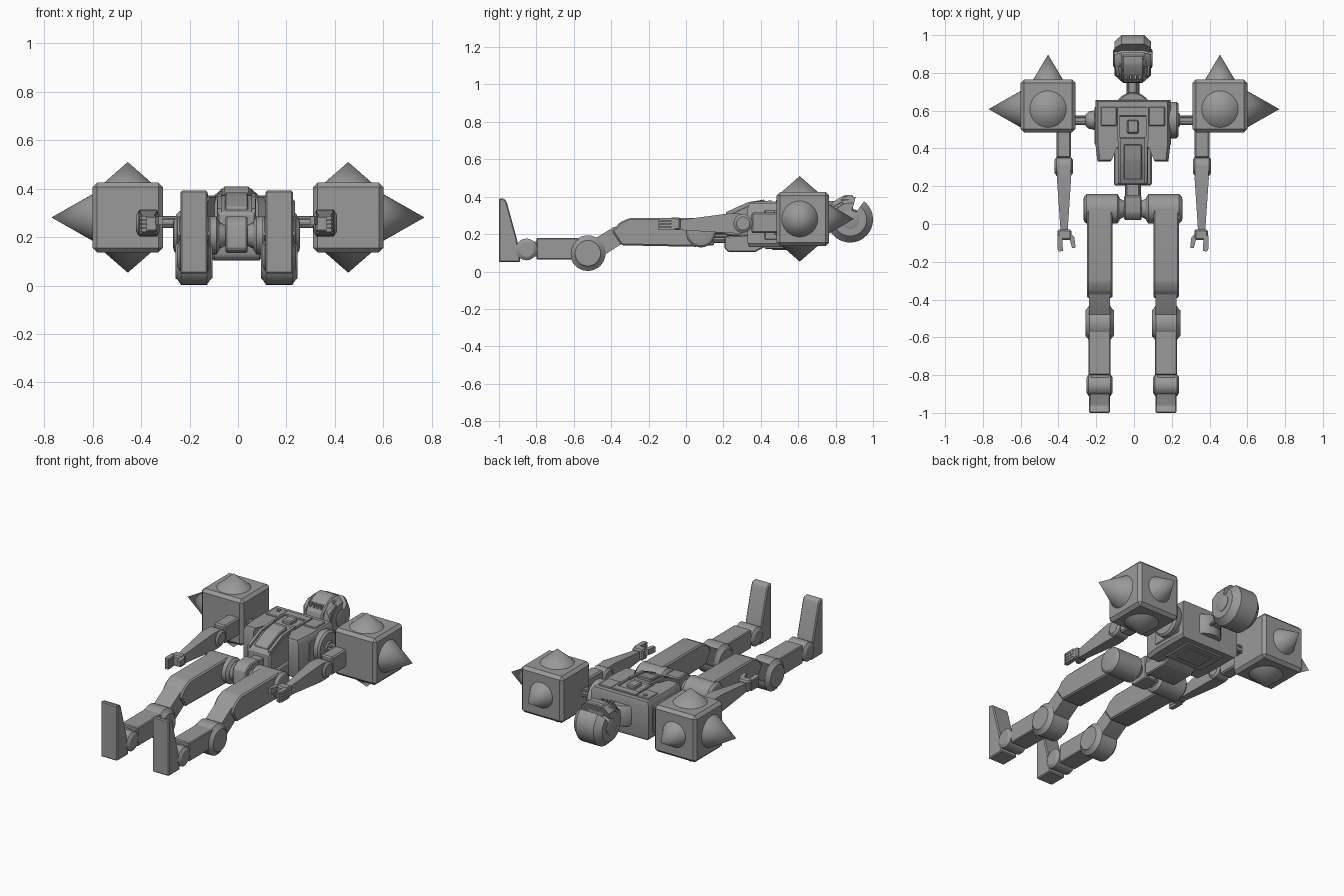
import bpy, bmesh, math

grey = bpy.data.materials.new("plain grey")
grey.diffuse_color = (0.32, 0.32, 0.32, 1)
CX = -0.006


def finish(name, bm, bevel=0.0):
    bmesh.ops.recalc_face_normals(bm, faces=bm.faces)
    if bevel:
        bmesh.ops.bevel(bm, geom=bm.edges[:], offset=bevel, segments=1, affect='EDGES', clamp_overlap=True)
    bm.normal_update()
    for f in bm.faces:
        f.smooth = True
    for e in bm.edges:
        e.smooth = len(e.link_faces) == 2 and e.calc_face_angle(0) < math.radians(30)
    me = bpy.data.meshes.new(name)
    bm.to_mesh(me)
    bm.free()
    me.materials.append(grey)
    ob = bpy.data.objects.new(name, me)
    bpy.context.collection.objects.link(ob)
    return ob


def place(axis, t, u, v):
    return {'x': (t, u, v), 'y': (u, t, v), 'z': (u, v, t)}[axis]


def skin(name, axis, rings, bevel=0.0):
    """Join rings of (t, [(u, v)...]) along an axis; single points make tips."""
    bm = bmesh.new()
    loops = [[bm.verts.new(place(axis, t, u, v)) for u, v in pts] for t, pts in rings]
    for a, b in zip(loops, loops[1:]):
        n = max(len(a), len(b))
        for i in range(n):
            j = (i + 1) % n
            if len(b) == 1:
                bm.faces.new((a[i], a[j], b[0]))
            else:
                bm.faces.new((a[i], a[j], b[j], b[i]))
    for l in (loops[0], loops[-1]):
        if len(l) > 2:
            bm.faces.new(l)
    return finish(name, bm, bevel)


def prism(name, axis, pts, lo, hi, bevel=0.0):
    return skin(name, axis, [(lo, pts), (hi, pts)], bevel)


def box(name, x0, x1, y0, y1, z0, z1, bevel=0.0):
    return prism(name, 'z', [(x0, y0), (x1, y0), (x1, y1), (x0, y1)], z0, z1, bevel)


def lathe(name, axis, c, profile, seg=32):
    """Turned shape round an axis through c = (u, v); profile of (t, r)."""
    rings = []
    for t, r in profile:
        if r == 0:
            rings.append((t, [c]))
        else:
            rings.append((t, [(c[0] + r * math.cos(2 * math.pi * i / seg),
                               c[1] + r * math.sin(2 * math.pi * i / seg)) for i in range(seg)]))
    return skin(name, axis, rings)


def rect(u0, u1, v0, v1):
    return [(u0, v0), (u1, v0), (u1, v1), (u0, v1)]


for s, side in ((-1, "left"), (1, "right")):
    def X(a):
        return CX + s * a

    # spiked shoulder block
    bx = s * 0.455
    box(side + "_shoulder_block", bx - 0.145, bx + 0.145, 0.485, 0.765, 0.137, 0.425, 0.018)
    lathe(side + "_outer_spike", 'x', (0.608, 0.281), [(s * 0.597, 0.098), (s * 0.77, 0)])
    lathe(side + "_head_side_spike", 'y', (bx, 0.281), [(0.762, 0.08), (0.897, 0)])
    lathe(side + "_upper_spike", 'z', (bx, 0.608), [(0.422, 0.1), (0.51, 0)])
    lathe(side + "_lower_spike", 'z', (bx, 0.608), [(0.14, 0.1), (0.053, 0)])
    # shoulder axle
    lathe(side + "_shoulder_axle", 'x', (0.55, 0.262), [(X(0.18), 0.022), (X(0.33), 0.022)], 16)
    lathe(side + "_axle_collar", 'x', (0.55, 0.262),
          [(X(0.19), 0.055), (X(0.235), 0.045), (X(0.25), 0.03)], 20)
    for k in range(4):
        a = math.pi / 4 + k * math.pi / 2
        lathe(side + "_axle_rod", 'x', (0.55 + 0.024 * math.cos(a), 0.262 + 0.024 * math.sin(a)),
              [(X(0.2), 0.008), (X(0.32), 0.008)], 8)

    # arm
    box(side + "_upper_arm", X(0.327), X(0.405), 0.35, 0.50, 0.205, 0.315, 0.008)
    lathe(side + "_elbow", 'x', (0.305, 0.257),
          [(X(0.318), 0.036), (X(0.328), 0.05), (X(0.404), 0.05), (X(0.414), 0.036)], 24)
    skin(side + "_forearm", 'y', [(0.30, rect(X(0.33), X(0.4), 0.203, 0.308)),
                                  (0.24, rect(X(0.327), X(0.402), 0.205, 0.312)),
                                  (-0.035, rect(X(0.345), X(0.383), 0.222, 0.275))])
    # hand
    box(side + "_palm", X(0.325), X(0.398), -0.085, -0.03, 0.222, 0.288, 0.008)
    for k in range(4):
        z = 0.222 + k * 0.017
        prism(side + "_finger", 'z', [(X(0.4), -0.06), (X(0.4), -0.13), (X(0.392), -0.146),
                                      (X(0.37), -0.142), (X(0.375), -0.06)], z, z + 0.014)
    prism(side + "_thumb", 'z', [(X(0.335), -0.045), (X(0.31), -0.07), (X(0.303), -0.125),
                                 (X(0.322), -0.128), (X(0.335), -0.08)], 0.25, 0.285)

    # hip
    lathe(side + "_hip", 'x', (0.08, 0.207),
          [(X(0.07), 0.06), (X(0.082), 0.078), (X(0.245), 0.078), (X(0.258), 0.066), (X(0.262), 0.05)])
    lathe(side + "_hip_cone", 'x', (0.08, 0.207), [(X(0.03), 0.035), (X(0.08), 0.06)], 24)
    # leg
    prism(side + "_thigh", 'x', [(0.08, 0.285), (-0.305, 0.285), (-0.355, 0.262), (-0.395, 0.215),
                                 (-0.345, 0.14), (0.06, 0.132)], X(0.108), X(0.243), 0.008)
    prism(side + "_knee_link", 'x', [(-0.34, 0.25), (-0.39, 0.235), (-0.53, 0.15), (-0.53, 0.06),
                                     (-0.45, 0.08), (-0.34, 0.15)], X(0.121), X(0.231))
    lathe(side + "_knee", 'x', (-0.525, 0.098),
          [(X(0.1), 0.068), (X(0.108), 0.074), (X(0.122), 0.095), (X(0.23), 0.095),
           (X(0.244), 0.074), (X(0.252), 0.068)])
    box(side + "_shin", X(0.118), X(0.234), -0.80, -0.52, 0.065, 0.18, 0.005)
    box(side + "_ankle_link", X(0.13), X(0.222), -0.86, -0.78, 0.08, 0.16)
    lathe(side + "_ankle", 'x', (-0.853, 0.118),
          [(X(0.107), 0.04), (X(0.118), 0.058), (X(0.234), 0.058), (X(0.245), 0.04)])
    prism(side + "_foot", 'x', [(-1.0, 0.05), (-0.885, 0.05), (-0.903, 0.17), (-0.958, 0.37),
                                (-0.968, 0.388), (-1.0, 0.392)], X(0.12), X(0.232), 0.006)

    # chest front panels and waist rods
    box(side + "_chest_panel", X(0.085), X(0.17), 0.52, 0.62, 0.36, 0.372, 0.004)
    box(side + "_chest_strip", X(0.07), X(0.082), 0.44, 0.62, 0.36, 0.374)
    box(side + "_side_panel", X(0.19), X(0.203), 0.42, 0.62, 0.17, 0.33, 0.004)
    for z in (0.165, 0.19):
        lathe(side + "_waist_rod", 'y', (X(0.03), z), [(0.1, 0.012), (0.3, 0.012)], 10)

# right shoulder disc
lathe("shoulder_disc", 'x', (0.55, 0.262), [(0.185, 0.09), (0.198, 0.097), (0.225, 0.097), (0.236, 0.085)])

# chest with a notch for the belly
chest = [(-0.198, 0.656), (-0.198, 0.42), (-0.188, 0.33), (-0.12, 0.33), (-0.09, 0.40),
         (0.09, 0.40), (0.12, 0.33), (0.188, 0.33), (0.198, 0.42), (0.198, 0.656)]
chest = [(x + CX, y) for x, y in chest]
inner = [(CX + (x - CX) * 0.93, 0.5 + (y - 0.5) * 0.95) for x, y in chest]
skin("chest", 'z', [(0.13, inner), (0.15, chest), (0.34, chest), (0.365, inner)])
box("back_frame", CX - 0.13, CX + 0.13, 0.42, 0.62, 0.121, 0.14, 0.006)
box("back_panel", CX - 0.08, CX + 0.08, 0.46, 0.58, 0.115, 0.13, 0.004)
box("chest_crest", CX - 0.03, CX + 0.03, 0.48, 0.55, 0.35, 0.385, 0.006)
box("chest_upper_plate", CX - 0.075, CX + 0.075, 0.57, 0.62, 0.355, 0.374, 0.004)
lathe("chest_stud", 'z', (-0.135, 0.59), [(0.35, 0.012), (0.378, 0.012)], 12)

# belly, with a sloping raised cover
prism("belly", 'x', [(0.21, 0.19), (0.21, 0.30), (0.33, 0.355), (0.46, 0.372), (0.46, 0.18)],
      CX - 0.08, CX + 0.08, 0.008)
prism("belly_cover", 'x', [(0.235, 0.29), (0.235, 0.325), (0.34, 0.372), (0.42, 0.385), (0.42, 0.34)],
      CX - 0.048, CX + 0.048, 0.005)
for s in (-1, 1):
    prism("belly_rail", 'x', [(0.215, 0.28), (0.215, 0.318), (0.33, 0.37), (0.46, 0.38), (0.46, 0.34)],
          CX + s * 0.062, CX + s * 0.078)
prism("lower_back", 'x', [(0.205, 0.125), (0.205, 0.19), (0.42, 0.20), (0.42, 0.13), (0.37, 0.104), (0.225, 0.104)],
      CX - 0.10, CX + 0.10, 0.006)

# pelvis
prism("pelvis", 'x', [(0.02, 0.15), (0.02, 0.255), (0.06, 0.285), (0.15, 0.285), (0.15, 0.14), (0.05, 0.135)],
      CX - 0.046, CX + 0.046, 0.006)
box("waist", CX - 0.035, CX + 0.035, 0.12, 0.26, 0.2, 0.27, 0.005)

# neck
lathe("neck_collar", 'z', (CX, 0.60), [(0.19, 0.09), (0.205, 0.097), (0.30, 0.097), (0.315, 0.09)])
lathe("neck", 'y', (CX, 0.26), [(0.64, 0.022), (0.80, 0.022)], 16)
for s in (-1, 1):
    lathe("neck_piston", 'y', (CX + s * 0.025, 0.245), [(0.65, 0.009), (0.80, 0.009)], 10)

# head: thick disc with a wedge cut out in front of the brow
HY, HZ, HR = 0.877, 0.278, 0.123
arc = [math.radians(76 + 336 * i / 42) for i in range(43)]
helmet = [(HY + HR * math.cos(a), HZ + HR * math.sin(a)) for a in arc]
helmet += [(0.918, 0.325), (0.887, 0.338)]


def scaled(k):
    return [(HY + (y - HY) * k, HZ + (z - HZ) * k) for y, z in helmet]


skin("helmet", 'x', [(CX - 0.097, scaled(0.72)), (CX - 0.06, helmet),
                     (CX + 0.06, helmet), (CX + 0.097, scaled(0.72))])
for s in (-1, 1):
    lathe("ear", 'x', (HY, HZ), [(CX + s * 0.09, 0.05), (CX + s * 0.1, 0.05), (CX + s * 0.104, 0.04)], 24)
    prism("cheek", 'x', [(0.78, 0.28), (0.78, 0.345), (0.83, 0.375), (0.88, 0.355), (0.88, 0.28)],
          CX + s * 0.06, CX + s * 0.094, 0.005)
prism("face", 'x', [(0.745, 0.29), (0.75, 0.34), (0.79, 0.375), (0.845, 0.408), (0.895, 0.408), (0.89, 0.29)],
      CX - 0.058, CX + 0.058, 0.008)
box("visor", CX - 0.078, CX + 0.078, 0.83, 0.885, 0.355, 0.39, 0.006)
for k in range(4):
    x = CX - 0.042 + k * 0.024
    box("mouth_bar", x, x + 0.012, 0.765, 0.79, 0.33, 0.378)
